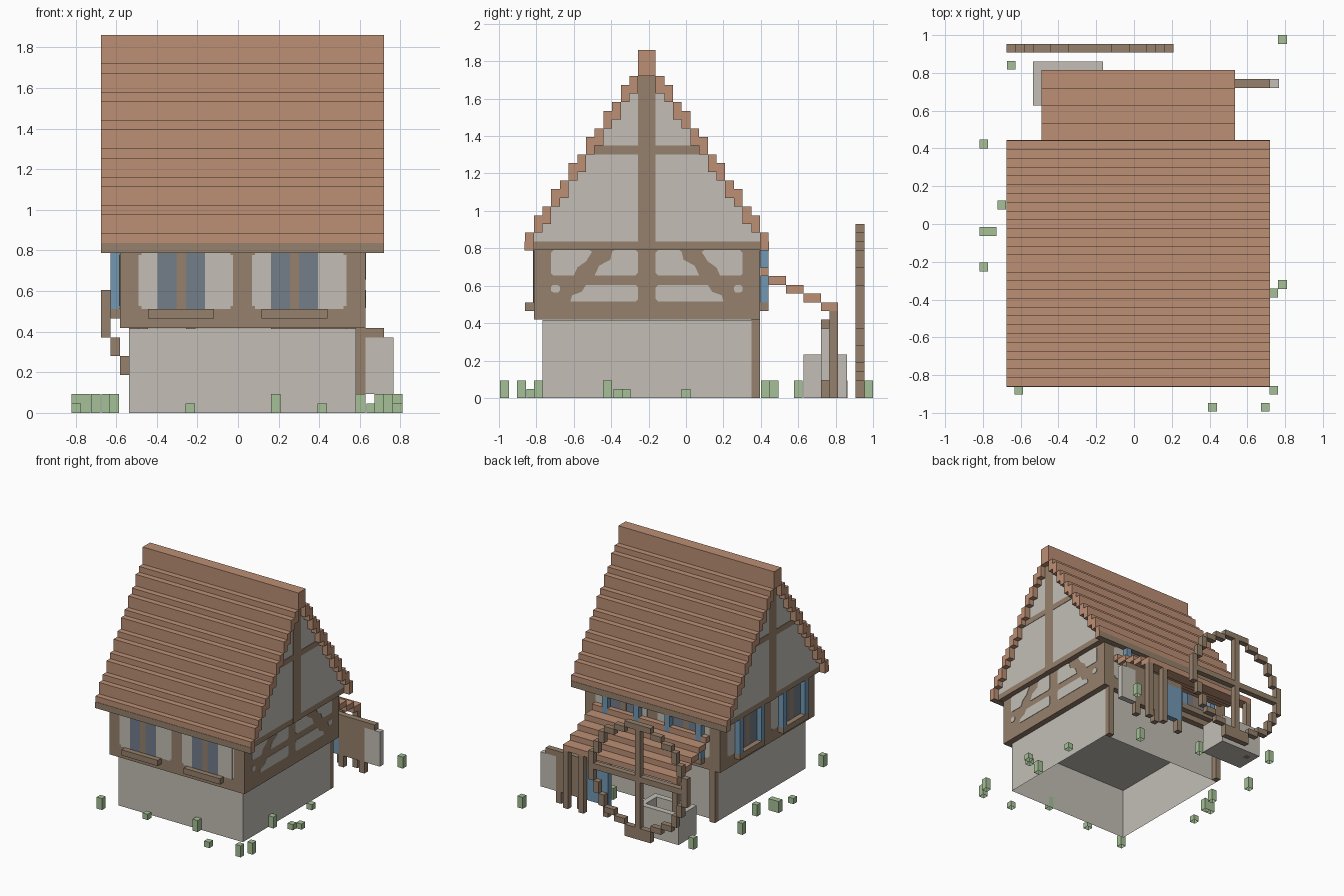
import bpy, bmesh

if "Cube" in bpy.data.objects:
    bpy.data.objects.remove(bpy.data.objects["Cube"])

U = 0.0465                      # block size
OX, OY = -0.675, -0.86          # grid origin


def colour(name, r, g, b):
    m = bpy.data.materials.new(name)
    lin = [((c / 255 + 0.055) / 1.055) ** 2.4 for c in (r, g, b)]
    m.diffuse_color = (*lin, 1)
    m.use_nodes = True
    m.node_tree.nodes["Principled BSDF"].inputs["Base Color"].default_value = m.diffuse_color
    return m


TILE = colour("clay_tile", 188, 143, 116)
WOOD = colour("timber_brown", 150, 129, 108)
STONE = colour("plaster_grey", 195, 191, 182)
GREEN = colour("grass_green", 166, 192, 150)
BLUE = colour("shutter_blue", 114, 152, 180)
GLASS = colour("glass_grey_blue", 115, 125, 138)


def finish(name, mat, bm):
    bmesh.ops.recalc_face_normals(bm, faces=bm.faces)
    me = bpy.data.meshes.new(name)
    bm.to_mesh(me)
    bm.free()
    me.materials.append(mat)
    ob = bpy.data.objects.new(name, me)
    bpy.context.collection.objects.link(ob)
    return ob


def boxes(name, mat, items, open_bottom=False):
    """One mesh of boxes, each (x0, x1, y0, y1, z0, z1) in grid units."""
    bm = bmesh.new()
    for x0, x1, y0, y1, z0, z1 in items:
        vs = bmesh.ops.create_cube(bm, size=1)["verts"]
        for v in vs:
            v.co.x = OX + U * (x1 if v.co.x > 0 else x0)
            v.co.y = OY + U * (y1 if v.co.y > 0 else y0)
            v.co.z = U * (z1 if v.co.z > 0 else z0)
    if open_bottom:
        low = [f for f in bm.faces if all(v.co.z < 1e-4 for v in f.verts)]
        bmesh.ops.delete(bm, geom=low, context='FACES_ONLY')
    return finish(name, mat, bm)


def prisms(name, mat, polys, x0, x1):
    """Polygons of (y, z) grid points extruded from x0 to x1."""
    bm = bmesh.new()
    for pts in polys:
        f = bm.faces.new([bm.verts.new((OX + U * x0, OY + U * y, U * z)) for y, z in pts])
        ext = bmesh.ops.extrude_face_region(bm, geom=[f])["geom"]
        for v in ext:
            if isinstance(v, bmesh.types.BMVert):
                v.co.x = OX + U * x1
    return finish(name, mat, bm)


def on_wall(side, a0, a1, d0, d1, z0, z1):
    """Box on an upper wall: a along it, d outward from it."""
    if side == "front":
        return (a0, a1, 1 - d1, 1 - d0, z0, z1)
    if side == "back":
        return (a0, a1, 27 + d0, 27 + d1, z0, z1)
    return (2 - d1, 2 - d0, a0 - 1, a1 - 1, z0, z1)


# Ground floor shell (its ceiling sits just below the jetty) and upper floor
boxes("ground_floor", STONE, [(3, 27, 2, 26, 0, 8.95)], open_bottom=True)
boxes("upper_floor", WOOD, [(2, 28, 1, 27, 9, 18)])
boxes("corner_posts", WOOD, [(26, 27, 26, 27, 0, 9), (3, 4, 26, 27, 0, 9)])

# Stepped roof: tile courses climb by 2 and 1 blocks in turn
tops = [19 + 3 * (i // 2) + 2 * (i % 2) for i in range(13)]
courses = []
for i, t in enumerate(tops):
    courses += [(0, 30, i, i + 1, t - 2, t), (0, 30, 27 - i, 28 - i, t - 2, t)]
boxes("roof_courses", TILE, courses)
boxes("roof_ridge", TILE, [(0, 30, 13, 15, 37, 40)])
boxes("eave_boards", WOOD, [(0, 30, -0.06, 0, 17, 18), (0, 30, 28, 28.06, 17, 18),
                            (0, 30, -0.06, 1, 16.94, 17), (0, 30, 27, 28.06, 16.94, 17)])

# Gable walls, jettied one block, with stepped edges under the tiles
outline = [(27, 18), (1, 18)]
for i in range(1, 13):
    outline += [(i, tops[i] - 2), (i + 1, tops[i] - 2)]
outline += [(13, 37), (15, 37)]
for i in range(12, 0, -1):
    outline += [(27 - i, tops[i] - 2), (28 - i, tops[i] - 2)]
T = 0.07                        # plate thickness in grid units
for x0, x1, face, side in ((1, 2, 1 - T, "left"), (28, 29, 29, "right")):
    prisms("gable_wall_" + side, STONE, [outline], x0, x1)
    boxes("gable_beam_" + side, WOOD, [(x0, x1, 1, 27, 17, 18)])
    boxes("gable_timbers_" + side, WOOD, [
        (face, face + T, 13, 15, 17, 37),
        (face, face + T, 8, 13, 28, 29), (face, face + T, 15, 20, 28, 29)])

# Plaster infill between braces on the right wall, mirrored about the post
infill = [
    [(3, 14.3), (3.2, 14.1), (5.6, 14.1), (6, 15), (7, 15.7), (7.7, 16.8), (7.4, 17), (3.3, 17), (3, 16.7)],
    [(8, 14.1), (12.7, 14.1), (13, 14.4), (13, 16.7), (12.7, 17), (10.3, 17), (10, 16.8), (9.8, 15.9), (8.5, 15.2)],
    [(5.2, 11.1), (12.7, 11.1), (13, 11.4), (13, 12.7), (12.7, 13), (7, 13), (6.5, 12.2), (5.4, 11.8)],
    [(3, 12.3), (3.3, 12.1), (3.8, 12.1), (4, 12.4), (4, 12.8), (3.7, 13), (3.2, 13), (3, 12.8)],
]
infill += [[(28 - y, z) for y, z in p] for p in infill]
prisms("brace_infill", STONE, infill, 28, 28 + T)

# Windows on front, back and left: plaster, panes, mullions, sills
plaster, panes, mullions, sills, shutters = [], [], [], [], []
for side in ("front", "back", "left"):
    for s in (5, 17):
        plaster += [on_wall(side, s - 1, s + 9, 0, 0.05, 11.3, 16.7),
                    on_wall(side, s - 0.7, s + 8.7, 0, 0.06, 11, 17)]
        panes += [on_wall(side, s + 1, s + 3, 0, 0.1, 11, 17),
                  on_wall(side, s + 4, s + 6, 0, 0.1, 11, 17)]
        mullions.append(on_wall(side, s + 3, s + 4, 0, 0.12, 11, 17))
        sills.append(on_wall(side, s, s + 7, 0, 1, 10, 11))
        if side != "front":
            shutters += [on_wall(side, s, s + 1, 0, 1, 11, 17),
                         on_wall(side, s + 6, s + 7, 0, 1, 11, 17)]
boxes("window_plaster", STONE, plaster)
boxes("window_panes", GLASS, panes)
boxes("window_mullions", WOOD, mullions)
boxes("window_sills", WOOD, sills)
boxes("shutters", BLUE, shutters)

# Porch roof steps and posts at the back
porch = [(4, 26, 27, 28, 14, 15)]
porch += [(4, 26, 28 + 2 * k, 30 + 2 * k, 13 - k, 14 - k) for k in range(4)]
boxes("porch_roof", TILE, porch)
boxes("porch_posts", WOOD, [(x, x + 1, 35, 36, 0, 10) for x in (4, 22, 25)])

# Washing line with three cloths
boxes("line_bar", WOOD, [(18, 30, 34, 35, 8, 9)])
boxes("line_poles", WOOD, [(x, x + 1, 34, 35, 0, 2) for x in (18, 23, 27)])
boxes("brown_cloth", WOOD, [(23, 28, 34, 35, 2, 8)])
boxes("blue_cloth", BLUE, [(18, 23, 34, 35, 2, 8)])
boxes("grey_cloth", STONE, [(28, 31, 34, 35, 2, 8)])

# Stone trough
boxes("trough", STONE, [(3, 11, 36, 37, 0, 5), (3, 4, 32, 36, 0, 5), (4, 11, 32, 33, 0, 5),
                        (10, 11, 33, 36, 0, 5), (4, 10, 33, 36, 0, 2)])

# Large wheel: one quarter of the rim mirrored both ways, plus spokes and foot
rim = []
for a0, a1, b0, b1 in ((0, 1, 7, 12), (1, 2, 5, 7), (2, 3, 3, 5),
                       (3, 5, 2, 3), (5, 7, 1, 2), (7, 12, 0, 1)):
    spans = {(p0, p1, q0, q1)
             for p0, p1 in ((a0, a1), (19 - a1, 19 - a0))
             for q0, q1 in ((b0, b1), (19 - b1, 19 - b0))}
    rim += [(p0, p1, 38, 39, q0 + 1, q1 + 1) for p0, p1, q0, q1 in sorted(spans)]
boxes("wheel_rim", WOOD, rim)
boxes("wheel_spokes", WOOD, [(9, 10, 38, 39, 2, 19), (1, 9, 38, 39, 10, 11), (10, 18, 38, 39, 10, 11)])
boxes("wheel_foot", WOOD, [(7, 12, 38, 39, 0, 1)])

# Grass tufts: centre x, centre y, height in blocks
tufts = [(.786, .977, 2), (-.65, .84, 2), (-.796, .423, 2), (-.70, .10, 2), (-.796, -.04, 2),
         (-.75, -.04, 2), (-.796, -.228, 1), (.786, -.32, 1), (.74, -.365, 1), (.605, -.42, 2),
         (-.61, -.88, 2), (.74, -.88, 2), (.415, -.97, 1), (.695, -.97, 2), (.185, -.79, 2),
         (-.235, -.83, 1), (.655, 0, 1), (.33, .47, 2), (-.15, .60, 2)]
grass = []
for x, y, h in tufts:
    gx, gy = (x - OX) / U, (y - OY) / U
    grass.append((gx - .5, gx + .5, gy - .5, gy + .5, 0, h))
boxes("grass_tufts", GREEN, grass, open_bottom=True)
